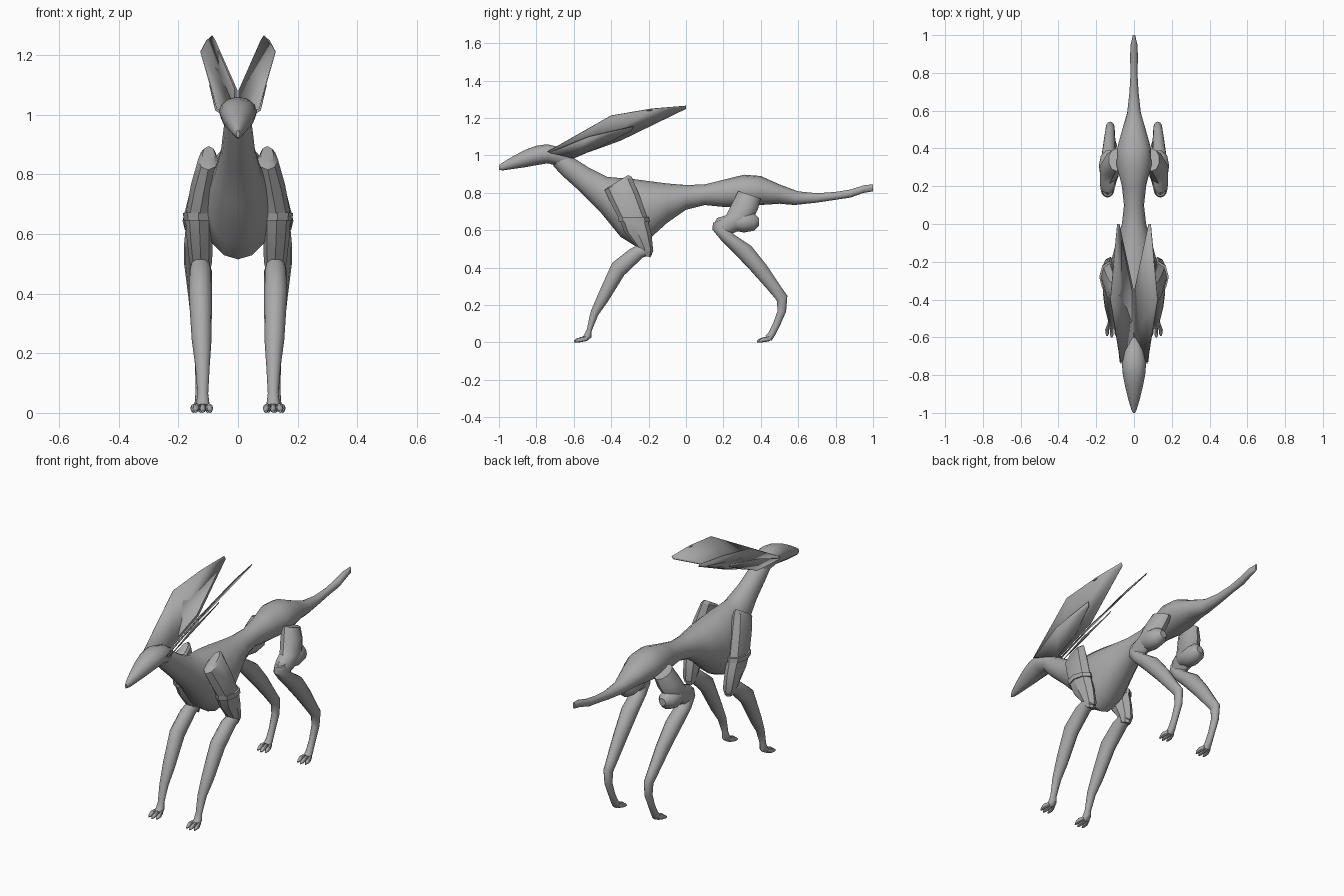
import bpy, bmesh, math
from mathutils import Vector

grey = bpy.data.materials.new("plain grey")
grey.diffuse_color = (0.4, 0.4, 0.4, 1)


def finish(name, bm, mirrored, angle=40):
    bmesh.ops.recalc_face_normals(bm, faces=bm.faces[:])
    me = bpy.data.meshes.new(name)
    bm.to_mesh(me)
    bm.free()
    me.materials.append(grey)
    ob = bpy.data.objects.new(name, me)
    bpy.context.collection.objects.link(ob)
    if mirrored:
        ob.modifiers.new("mirror", 'MIRROR')
    bpy.ops.object.select_all(action='DESELECT')
    ob.select_set(True)
    bpy.context.view_layer.objects.active = ob
    bpy.ops.object.shade_smooth_by_angle(angle=math.radians(angle))
    return ob


def loft(name, rings, sides=12, mirrored=True, angle=40):
    """Each ring: centre x, two opposite profile points (y, z), half width."""
    bm = bmesh.new()
    loops = []
    for cx, a, b, w in rings:
        a, b = Vector((cx, *a)), Vector((cx, *b))
        mid, half = (a + b) / 2, (a - b) / 2
        loop = []
        for i in range(sides):
            t = 2 * math.pi * i / sides
            loop.append(bm.verts.new(mid + half * math.cos(t) + Vector((w * math.sin(t), 0, 0))))
        loops.append(loop)
    for p, q in zip(loops, loops[1:]):
        for i in range(sides):
            j = (i + 1) % sides
            bm.faces.new((p[i], p[j], q[j], q[i]))
    bm.faces.new(loops[0])
    bm.faces.new(loops[-1])
    return finish(name, bm, mirrored, angle)


# body, tail and neck in one piece
loft("body", [
    (0, (1.0, .846), (1.0, .808), .006),
    (0, (.95, .84), (.95, .80), .018),
    (0, (.88, .818), (.88, .775), .021),
    (0, (.80, .805), (.80, .763), .018),
    (0, (.70, .798), (.70, .748), .024),
    (0, (.60, .808), (.58, .735), .036),
    (0, (.50, .845), (.50, .742), .062),
    (0, (.40, .89), (.40, .735), .09),
    (0, (.31, .897), (.31, .725), .092),
    (0, (.20, .87), (.20, .725), .064),
    (0, (.10, .845), (.10, .735), .053),
    (0, (0, .842), (0, .71), .064),
    (0, (-.10, .85), (-.10, .64), .095),
    (0, (-.20, .863), (-.20, .55), .122),
    (0, (-.29, .875), (-.27, .515), .122),
    (0, (-.36, .88), (-.35, .565), .105),
    (0, (-.42, .885), (-.46, .70), .08),
    (0, (-.52, .935), (-.57, .81), .058),
    (0, (-.59, .98), (-.67, .90), .05),
    (0, (-.64, 1.0), (-.71, .945), .046),
], 16, False)

# head
loft("head", [
    (0, (-.60, 1.0), (-.66, .93), .03),
    (0, (-.66, 1.04), (-.69, .945), .056),
    (0, (-.74, 1.06), (-.74, .958), .064),
    (0, (-.80, 1.052), (-.80, .948), .059),
    (0, (-.86, 1.03), (-.86, .937), .047),
    (0, (-.93, .993), (-.93, .927), .03),
    (0, (-.98, .962), (-.98, .92), .015),
    (0, (-1.0, .948), (-1.0, .923), .006),
], 12, False)


# ears: thin outer blade plus a smaller leaf against its outer side
def blade(name, points):
    bm = bmesh.new()
    bm.faces.new([bm.verts.new(p) for p in points])
    ob = finish(name, bm, True, 20)
    mod = ob.modifiers.new("thickness", 'SOLIDIFY')
    mod.thickness, mod.offset = .004, 0


blade("ear", [(.07, -.74, 1.02), (.125, -.40, 1.213), (.105, -.18, 1.25), (.088, 0, 1.265),
              (.078, 0, 1.25), (.003, -.35, 1.08), (.003, -.60, .99)])
blade("ear_leaf", [(.075, -.73, 1.015), (.095, -.52, 1.10), (.078, -.28, 1.155),
                   (.066, -.29, 1.135), (.025, -.45, 1.05), (.022, -.60, .985)])

# front legs: flat-sided shoulder, band, then lower leg
loft("shoulder", [
    (.098, (-.41, .835), (-.31, .895), .022),
    (.10, (-.435, .815), (-.29, .885), .034),
    (.115, (-.40, .74), (-.25, .79), .043),
    (.13, (-.355, .655), (-.205, .66), .047),
    (.128, (-.33, .59), (-.185, .58), .044),
    (.125, (-.27, .52), (-.175, .49), .038),
    (.122, (-.24, .47), (-.19, .455), .025),
], 8, angle=30)
loft("shoulder_band", [
    (.132, (-.365, .672), (-.198, .67), .052),
    (.132, (-.36, .645), (-.195, .645), .051),
], 8, angle=30)
loft("front_lower_leg", [
    (.125, (-.235, .53), (-.18, .47), .03),
    (.126, (-.30, .50), (-.23, .455), .038),
    (.126, (-.395, .425), (-.33, .36), .039),
    (.122, (-.465, .27), (-.42, .215), .033),
    (.119, (-.51, .165), (-.47, .145), .024),
    (.118, (-.53, .07), (-.505, .06), .018),
    (.118, (-.545, .04), (-.505, .028), .022),
    (.118, (-.555, .03), (-.53, .008), .024),
])

# hind legs: thigh, haunch muscle, lower leg
loft("thigh", [
    (.095, (.28, .81), (.40, .77), .04),
    (.112, (.25, .75), (.385, .715), .053),
    (.13, (.215, .68), (.355, .655), .052),
    (.138, (.165, .665), (.30, .605), .044),
    (.14, (.145, .625), (.23, .575), .034),
], 10)
loft("haunch", [
    (.13, (.21, .655), (.21, .625), .02),
    (.13, (.25, .69), (.25, .60), .048),
    (.133, (.31, .70), (.31, .588), .053),
    (.13, (.365, .69), (.365, .598), .045),
    (.125, (.39, .665), (.39, .625), .02),
])
loft("hind_lower_leg", [
    (.14, (.145, .64), (.215, .665), .028),
    (.14, (.14, .605), (.23, .61), .037),
    (.14, (.185, .55), (.26, .575), .041),
    (.138, (.245, .49), (.35, .515), .043),
    (.132, (.345, .385), (.43, .415), .036),
    (.128, (.43, .29), (.51, .295), .028),
    (.126, (.485, .225), (.542, .25), .023),
    (.125, (.49, .17), (.535, .165), .02),
    (.125, (.465, .10), (.50, .085), .017),
    (.125, (.44, .05), (.475, .035), .019),
    (.125, (.425, .035), (.455, .008), .023),
])

# three splayed toes on every foot
for foot, x, y in (("front", .118, -.53), ("hind", .125, .45)):
    for k, side in enumerate((-1, 0, 1)):
        s, out = side * .014, side * .024
        lead = -.008 if side == 0 else 0
        loft(f"{foot}_toe_{k + 1}", [
            (x + s, (y, .034), (y, .008), .009),
            (x + out, (y - .03, .03), (y - .03, .002), .0105),
            (x + out, (y - .05 + lead, .02), (y - .05 + lead, 0), .009),
            (x + out, (y - .062 + lead, .01), (y - .062 + lead, .001), .004),
        ], 8)
